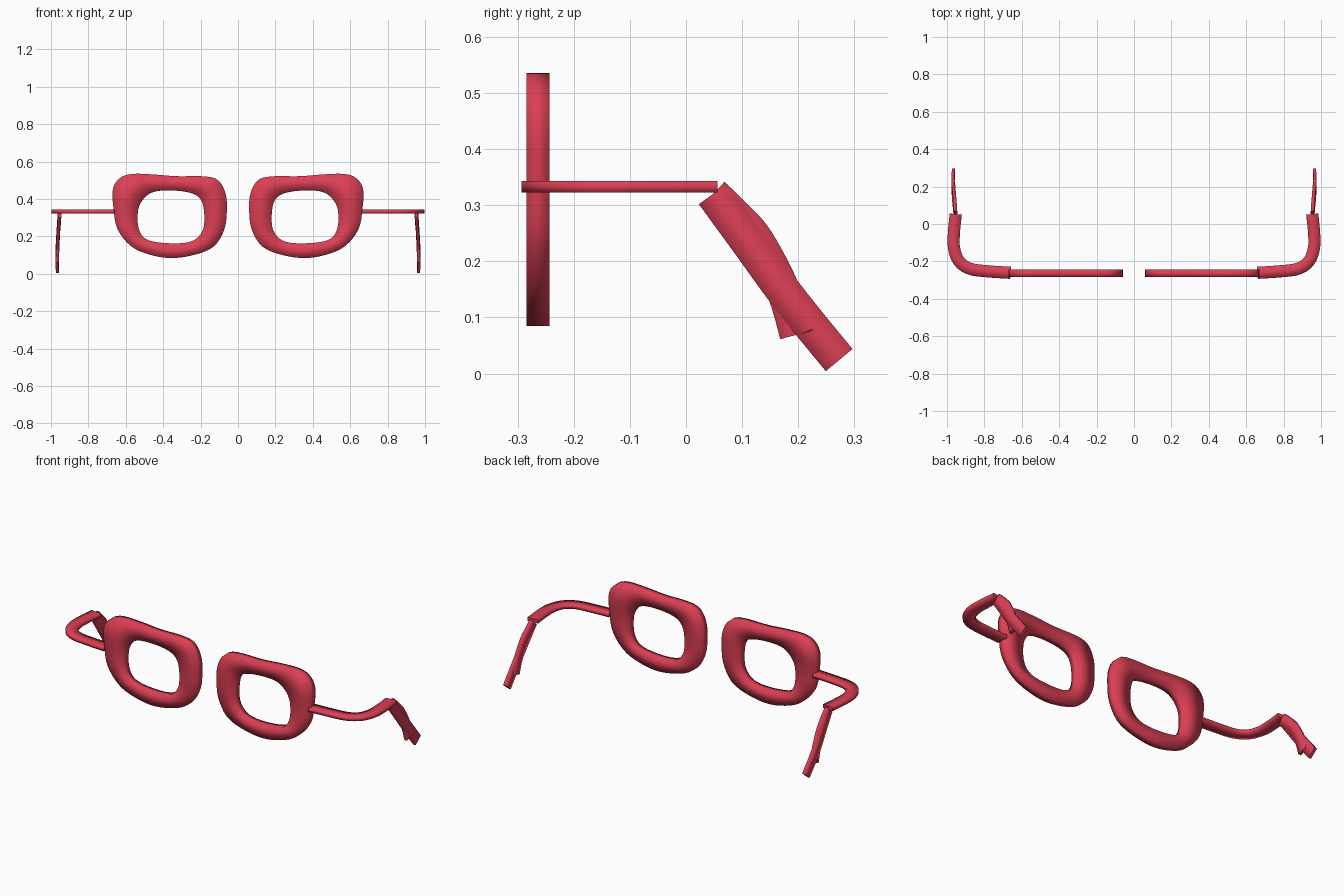
import bpy, bmesh
from mathutils import Vector

if "Cube" in bpy.data.objects:
    bpy.data.objects.remove(bpy.data.objects["Cube"])

red = bpy.data.materials.new("coral red")
red.use_nodes = True
red.diffuse_color = (0.72, 0.05, 0.09, 1)
red.node_tree.nodes["Principled BSDF"].inputs["Base Color"].default_value = red.diffuse_color


def spline(points, steps, closed=False):
    """Smooth path through the points."""
    p = [Vector(q) for q in points]
    n = len(p)
    at = (lambda i: p[i % n]) if closed else (lambda i: p[max(0, min(n - 1, i))])
    out = []
    for i in range(n if closed else n - 1):
        a, b, c, d = at(i - 1), at(i), at(i + 1), at(i + 2)
        for k in range(steps):
            t = k / steps
            out.append(0.5 * (2 * b + (c - a) * t + (2 * a - 5 * b + 4 * c - d) * t * t
                              + (3 * b - a - 3 * c + d) * t ** 3))
    return out if closed else out + [p[-1]]


def resample(loop, count):
    """Even spacing around a closed loop."""
    ring = loop + loop[:1]
    lengths = [(b - a).length for a, b in zip(ring, ring[1:])]
    step, out, i, done = sum(lengths) / count, [], 0, 0.0
    for k in range(count):
        while done + lengths[i] < k * step:
            done += lengths[i]
            i += 1
        out.append(ring[i].lerp(ring[i + 1], (k * step - done) / lengths[i]))
    return out


def build(name, sections, closed, side):
    """Join four-cornered sections into a solid, mirrored by side."""
    bm = bmesh.new()
    rings = [[bm.verts.new((v[0] * side, v[1], v[2])) for v in s] for s in sections]
    n = len(rings)
    for i in range(n if closed else n - 1):
        a, b = rings[i], rings[(i + 1) % n]
        for j in range(4):
            k = (j + 1) % 4
            bm.faces.new((a[j], a[k], b[k], b[j])).smooth = True
    if not closed:
        bm.faces.new(rings[0])
        bm.faces.new(rings[-1])
    bmesh.ops.recalc_face_normals(bm, faces=bm.faces)
    mesh = bpy.data.meshes.new(name)
    bm.to_mesh(mesh)
    bm.free()
    mesh.materials.append(red)
    bpy.context.collection.objects.link(bpy.data.objects.new(name, mesh))


def ribbon(path, width, thick, axis):
    """Flat strip along the path, thin along the axis."""
    axis, out = Vector(axis), []
    for i, p in enumerate(path):
        along = path[min(i + 1, len(path) - 1)] - path[max(i - 1, 0)]
        w = along.cross(axis).normalized() * width / 2
        t = axis * thick / 2
        out.append([p + w + t, p - w + t, p - w - t, p + w - t])
    return out


# Rim outlines, in x and z
outer = [(.06, .33), (.065, .425), (.105, .5), (.18, .521), (.33, .522), (.46, .532),
         (.57, .534), (.635, .51), (.67, .45), (.665, .345), (.645, .24), (.575, .15),
         (.48, .105), (.355, .084), (.22, .105), (.125, .15), (.072, .24)]
inner = [(.18, .31), (.195, .39), (.245, .43), (.355, .446), (.46, .435), (.52, .38),
         (.537, .31), (.527, .23), (.48, .18), (.355, .163), (.245, .175), (.19, .23)]
front, back = -.284, -.243
rim = []
for o, i in zip(resample(spline(outer, 6, True), 64), resample(spline(inner, 6, True), 64)):
    rim.append([(o.x, front, o.y), (i.x, front, i.y), (i.x, back, i.y), (o.x, back, o.y)])

# Side arm, bending back from the rim
arm = ribbon(spline([(.66, -.261, .333), (.78, -.253, .333), (.875, -.24, .333),
                     (.935, -.2, .333), (.962, -.13, .333), (.963, -.05, .333),
                     (.953, .053, .333)], 4), .065, .021, (0, 0, 1))

# Ear piece: a long strip and a shorter curved strip over it
long_tip = ribbon(spline([(.955, .048, .32), (.961, .115, .228), (.966, .17, .152),
                          (.967, .222, .086), (.966, .273, .024)], 4), .062, .016, (1, 0, 0))
short_tip = ribbon(spline([(.954, .048, .32), (.957, .095, .274), (.96, .128, .235),
                           (.964, .173, .149), (.966, .197, .069)], 4), .06, .018, (1, 0, 0))

for label, side in (("left", 1), ("right", -1)):
    build(label + "_rim", rim, True, side)
    build(label + "_arm", arm, False, side)
    build(label + "_ear_tip", long_tip, False, side)
    build(label + "_ear_tip_curve", short_tip, False, side)
